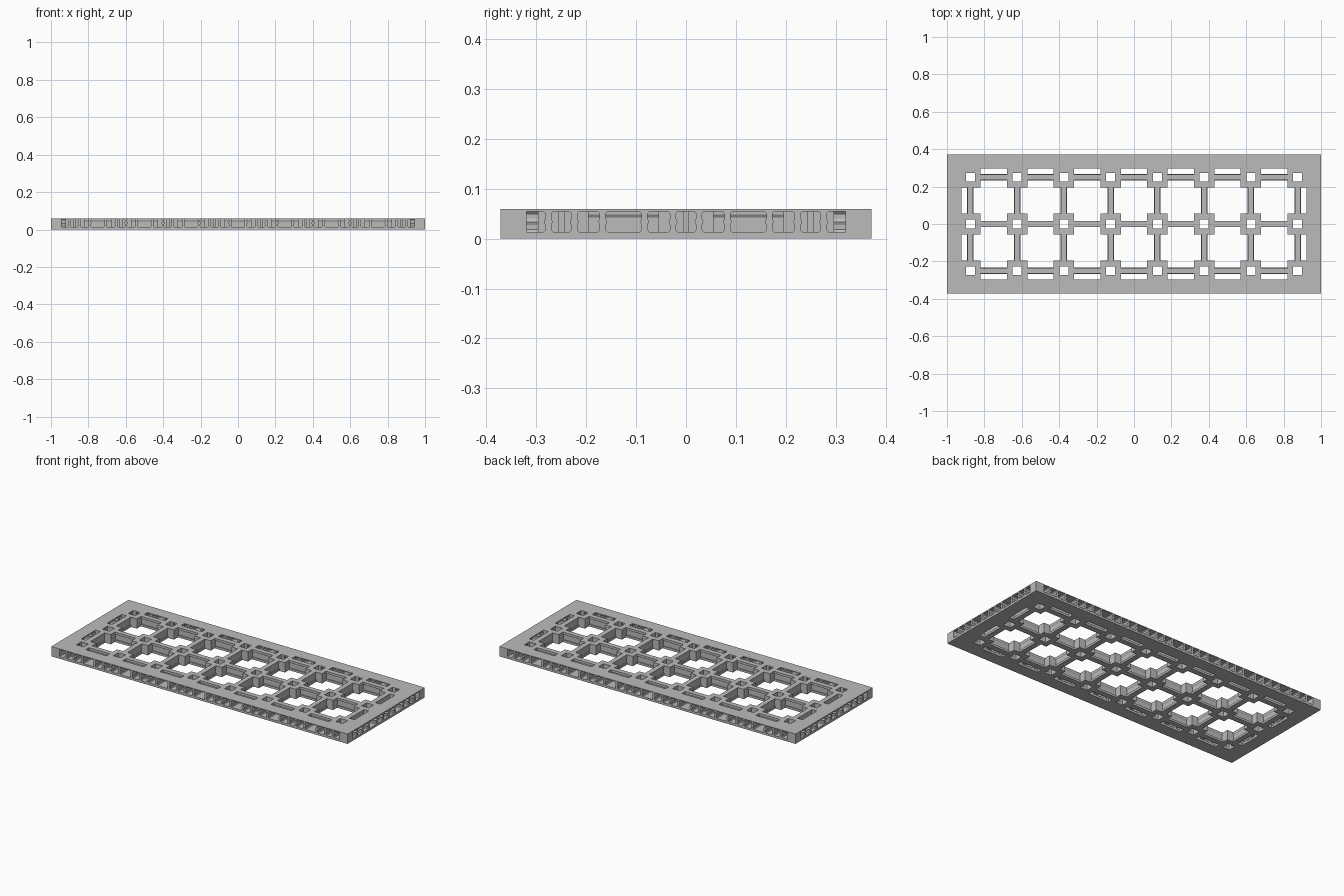
import bpy
import bmesh
from mathutils import Vector

cube = bpy.data.objects.get("Cube")
if cube:
    bpy.data.objects.remove(cube, do_unlink=True)

# Main dimensions
HX, HY, H = 1.0, 0.372, 0.06        # outer half sizes and height
IX, IY = 0.922, 0.297               # inner edge of the rim
FLOOR, ROOF = 0.013, 0.055          # rim cavity between these heights
PITCH, NODE, HOLE, SLIT = 0.25, 0.055, 0.024, 0.005
NODE_X = [(i - 3.5) * PITCH for i in range(8)]
NODE_Y = [-PITCH, 0, PITCH]

grey = bpy.data.materials.new("plain_grey")
grey.use_nodes = True
grey.diffuse_color = (0.5, 0.5, 0.5, 1)
grey.node_tree.nodes["Principled BSDF"].inputs["Base Color"].default_value = (0.5, 0.5, 0.5, 1)


def prism(bm, points, offset):
    """Extrude a closed polygon of 3D points along an offset."""
    offset = Vector(offset)
    a = [bm.verts.new(p) for p in points]
    b = [bm.verts.new(Vector(p) + offset) for p in points]
    bm.faces.new(a)
    bm.faces.new(b[::-1])
    for i in range(len(a)):
        j = (i + 1) % len(a)
        bm.faces.new((a[i], b[i], b[j], a[j]))


def box(bm, x0, x1, y0, y1, z0=0.0, z1=H):
    prism(bm, [(x0, y0, z0), (x1, y0, z0), (x1, y1, z0), (x0, y1, z0)], (0, 0, z1 - z0))


def bar(bm, profile, along_x, start, length, centre):
    """Extrude a mirrored (half width, z) profile along x or y."""
    outline = profile + [(-w, z) for w, z in reversed(profile)]
    if along_x:
        prism(bm, [(start, centre + w, z) for w, z in outline], (length, 0, 0))
    else:
        prism(bm, [(centre + w, start, z) for w, z in outline], (0, length, 0))


def finish(name, bm):
    bmesh.ops.recalc_face_normals(bm, faces=bm.faces)
    mesh = bpy.data.meshes.new(name)
    bm.to_mesh(mesh)
    bm.free()
    mesh.materials.append(grey)
    bpy.context.collection.objects.link(bpy.data.objects.new(name, mesh))


# Rim: floor and roof strips joined by solid corners
bm = bmesh.new()
for z0, z1 in ((0, FLOOR), (ROOF, H)):
    for s in (-1, 1):
        ya, yb = sorted((s * IY, s * HY))
        xa, xb = sorted((s * IX, s * HX))
        box(bm, -HX, HX, ya, yb, z0, z1)
        box(bm, xa, xb, -IY, IY, z0, z1)
for sx in (-1, 1):
    for sy in (-1, 1):
        xa, xb = sorted((sx * 0.945, sx * HX))
        ya, yb = sorted((sy * 0.32, sy * HY))
        box(bm, xa, xb, ya, yb, FLOOR, ROOF)
finish("rim", bm)

# Waisted pillars between the clip windows of the rim
bm = bmesh.new()
wavy = [(0.010, FLOOR), (0.006, 0.018), (0.006, 0.027), (0.009, 0.034),
        (0.006, 0.041), (0.006, 0.050), (0.010, ROOF)]


def pillar_positions(nodes):
    out = [n + d for n in nodes for d in (-0.026, 0.026)]
    return out + [n + d for n in nodes[:-1] for d in (0.083, 0.167)]


for x in pillar_positions(NODE_X):
    for start in (-HY, IY):
        bar(bm, wavy, False, start, HY - IY, x)
for y in pillar_positions(NODE_Y):
    for start in (-HX, IX):
        bar(bm, wavy, True, start, HX - IX, y)
finish("clip_pillars", bm)

# Square sockets at the grid crossings, slit towards the rim
bm = bmesh.new()
for x in NODE_X:
    for y in NODE_Y:
        x0, x1 = max(x - NODE, -IX), min(x + NODE, IX)
        y0, y1 = max(y - NODE, -IY), min(y + NODE, IY)
        for xa, xb, edge in ((x0, x - HOLE, x0 == -IX), (x + HOLE, x1, x1 == IX)):
            if edge:
                box(bm, xa, xb, y0, y - SLIT)
                box(bm, xa, xb, y + SLIT, y1)
                box(bm, xa, xb, y - SLIT, y + SLIT, 0, FLOOR)
                box(bm, xa, xb, y - SLIT, y + SLIT, ROOF, H)
            else:
                box(bm, xa, xb, y0, y1)
        for ya, yb, edge in ((y0, y - HOLE, y0 == -IY), (y + HOLE, y1, y1 == IY)):
            if edge:
                box(bm, x - HOLE, x - SLIT, ya, yb)
                box(bm, x + SLIT, x + HOLE, ya, yb)
                box(bm, x - SLIT, x + SLIT, ya, yb, 0, FLOOR)
                box(bm, x - SLIT, x + SLIT, ya, yb, ROOF, H)
            else:
                box(bm, x - HOLE, x + HOLE, ya, yb)
finish("sockets", bm)

# Grooved ribs between the sockets
bm = bmesh.new()
rib = [(0.017, 0), (0.017, FLOOR), (0.011, FLOOR), (0.011, 0.043), (0.015, 0.049), (0.015, H)]
span = PITCH - 2 * NODE
for y in NODE_Y:
    for x in NODE_X[:-1]:
        bar(bm, rib, True, x + NODE, span, y)
for x in NODE_X:
    for y in NODE_Y[:-1]:
        bar(bm, rib, False, y + NODE, span, x)
finish("ribs", bm)
